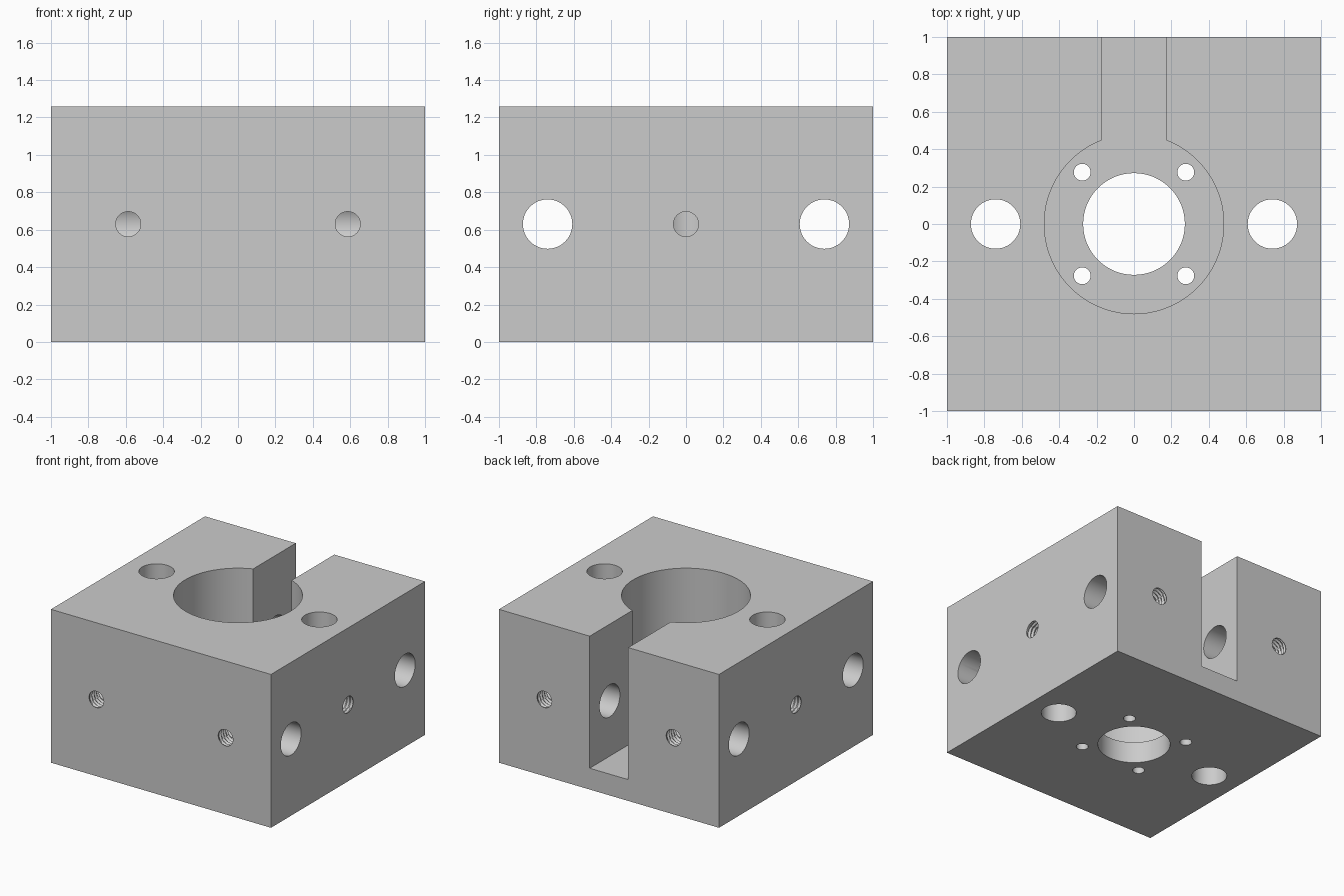
import bpy, bmesh, math
from mathutils import Vector

old = bpy.data.objects.get("Cube")
if old:
    bpy.data.objects.remove(old, do_unlink=True)

HEIGHT = 1.26
MID = HEIGHT / 2
FLOOR = 0.175
ROD = 0.74          # offset of the rod bores from the centre
SCREW = 0.587       # offset of the front and back set screws

grey = bpy.data.materials.new("plain_grey")
grey.use_nodes = True
grey.diffuse_color = (0.6, 0.6, 0.6, 1)
grey.node_tree.nodes["Principled BSDF"].inputs["Base Color"].default_value = (0.6, 0.6, 0.6, 1)


def loft(name, rings):
    """Solid skinned through closed rings of equal length."""
    bm = bmesh.new()
    loops = [[bm.verts.new(p) for p in ring] for ring in rings]
    n = len(loops[0])
    for a, b in zip(loops, loops[1:]):
        for i in range(n):
            j = (i + 1) % n
            bm.faces.new((a[i], a[j], b[j], b[i]))
    bm.faces.new(list(reversed(loops[0])))
    bm.faces.new(loops[-1])
    bmesh.ops.recalc_face_normals(bm, faces=bm.faces)
    mesh = bpy.data.meshes.new(name)
    bm.to_mesh(mesh)
    bm.free()
    mesh.materials.append(grey)
    obj = bpy.data.objects.new(name, mesh)
    bpy.context.collection.objects.link(obj)
    return obj


def prism(name, outline, z0, z1):
    return loft(name, [[(x, y, z) for x, y in outline] for z in (z0, z1)])


def circle(r, n=64):
    return [(r * math.cos(math.tau * i / n), r * math.sin(math.tau * i / n)) for i in range(n)]


def aim(obj, position, direction):
    obj.location = position
    obj.rotation_mode = 'QUATERNION'
    obj.rotation_quaternion = Vector(direction).to_track_quat('Z', 'Y')
    return obj


def thread(name, position, direction):
    """Helical tapped bore running from outside the face into a rod bore."""
    length, pitch, steps, n = 0.28, 0.03, 4, 32
    count = round(length / pitch * steps)
    rings = []
    for k in range(count + 1):
        z = length * k / count
        ring = []
        for i in range(n):
            phase = (z / pitch - i / n) % 1
            groove = 0 if z < 0.028 else 0.014 * (1 - abs(2 * phase - 1))
            r = 0.067 + groove
            a = math.tau * i / n
            ring.append((r * math.cos(a), r * math.sin(a), z))
        rings.append(ring)
    return aim(loft(name, rings), position, direction)


# Main block
block = prism("bearing_block", [(-1, -1), (1, -1), (1, 1), (-1, 1)], 0, HEIGHT)
cutters = []

# Round pocket with a slot open to the back
half, radius = 0.175, 0.48
start = math.acos(half / radius)
sweep = math.pi + 2 * start
arc = [(radius * math.cos(start - sweep * i / 72), radius * math.sin(start - sweep * i / 72))
       for i in range(73)]
cutters.append(prism("pocket_cutter", arc + [(-half, 1.1), (half, 1.1)], FLOOR, HEIGHT + 0.1))

# Centre opening and its four screw holes
cutters.append(prism("centre_cutter", circle(0.272), -0.1, 0.4))
for sx in (-1, 1):
    for sy in (-1, 1):
        hole = prism("floor_screw_cutter", circle(0.045, 32), -0.1, 0.4)
        hole.location = (sx * 0.277, sy * 0.277, 0)
        cutters.append(hole)

# Upright and cross rod bores
for s in (-1, 1):
    upright = prism("upright_bore_cutter", circle(0.132), -0.1, HEIGHT + 0.1)
    upright.location = (s * ROD, 0, 0)
    cross = prism("cross_bore_cutter", circle(0.132), -1.1, 1.1)
    cutters += [upright, aim(cross, (0, s * ROD, MID), (1, 0, 0))]

# Tapped set screw holes on all four sides
for s in (-1, 1):
    cutters.append(thread("side_thread_cutter", (s * 1.02, 0, MID), (-s, 0, 0)))
    for x in (-SCREW, SCREW):
        cutters.append(thread("face_thread_cutter", (x, s * 1.02, MID), (0, -s, 0)))

# Cut everything from the block
bpy.context.view_layer.objects.active = block
for obj in bpy.context.selected_objects:
    obj.select_set(False)
block.select_set(True)
for cutter in cutters:
    cutter.hide_render = True
    mod = block.modifiers.new(cutter.name, 'BOOLEAN')
    mod.operation = 'DIFFERENCE'
    mod.solver = 'EXACT'
    mod.object = cutter
    bpy.ops.object.modifier_apply(modifier=mod.name)
for cutter in cutters:
    bpy.data.objects.remove(cutter, do_unlink=True)

bpy.ops.object.shade_smooth_by_angle(angle=math.radians(30))
